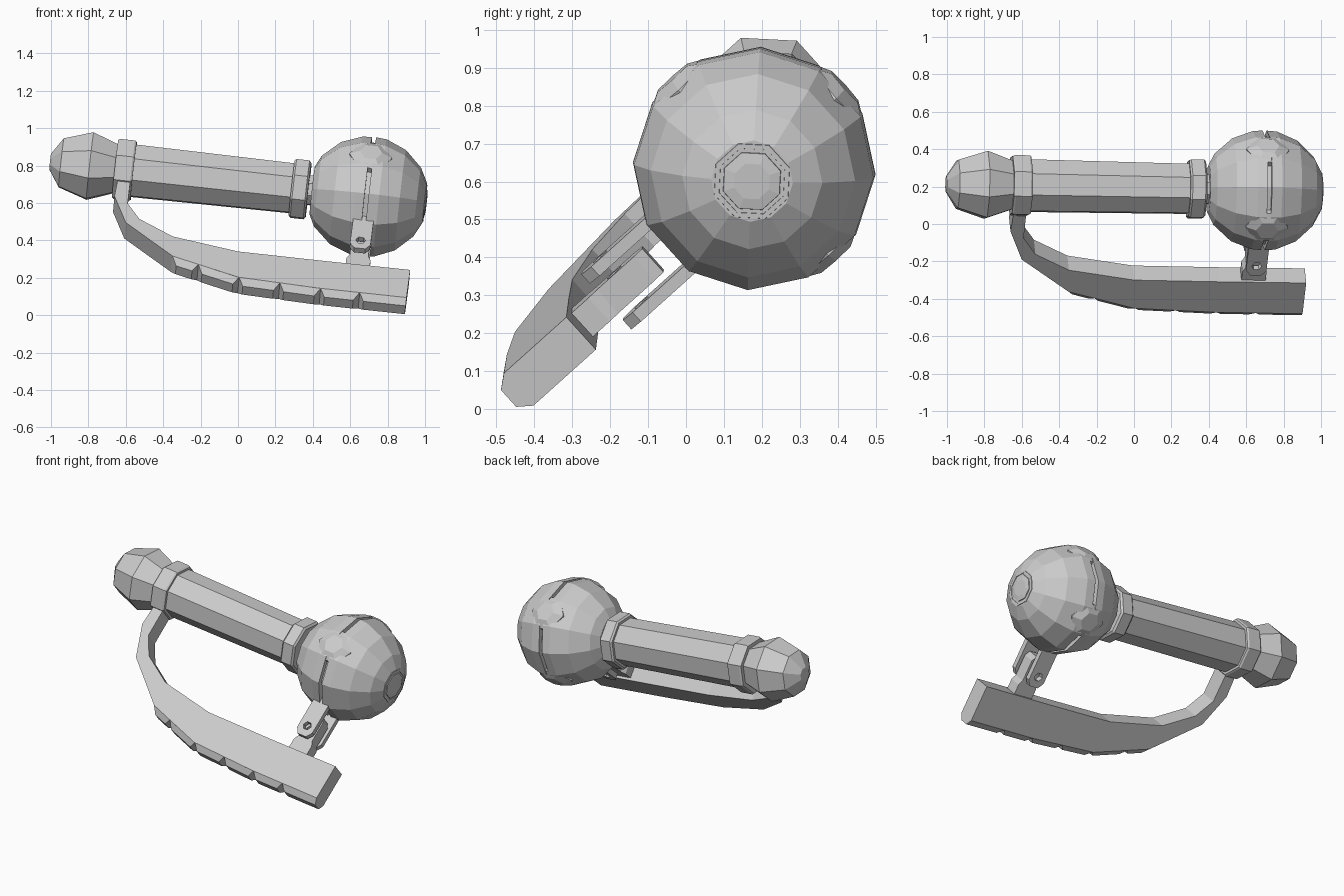
import bpy, bmesh
from math import cos, sin, pi, radians
from mathutils import Vector

if "Cube" in bpy.data.objects:
    bpy.data.objects.remove(bpy.data.objects["Cube"])

# Tilted working frame: D along the handle, U towards the guard, W across the guard
O = Vector((0.69, 0.18, 0.635))
D = Vector((1, -0.02, -0.11)).normalized()
U = Vector((0, -0.74, -0.672))
U = (U - D * U.dot(D)).normalized()
W = U.cross(D)


def P(s, t, w):
    return O + D * s + U * t + W * w


def finish(name, bm):
    bmesh.ops.remove_doubles(bm, verts=bm.verts, dist=0.0005)
    bmesh.ops.recalc_face_normals(bm, faces=bm.faces)
    me = bpy.data.meshes.new(name)
    bm.to_mesh(me)
    bm.free()
    ob = bpy.data.objects.new(name, me)
    bpy.context.collection.objects.link(ob)
    return ob


def loft(name, rings, caps=True):
    """Skin a list of equally long closed rings."""
    bm = bmesh.new()
    rows = [[bm.verts.new(p) for p in r] for r in rings]
    n = len(rows[0])
    for a, b in zip(rows, rows[1:]):
        for i in range(n):
            j = (i + 1) % n
            bm.faces.new((a[i], a[j], b[j], b[i]))
    if caps:
        bm.faces.new(rows[0])
        bm.faces.new(rows[-1])
    return finish(name, bm)


def lathe(name, profile, n=8):
    """Faceted solid around the handle axis from (s, radius) pairs."""
    ang = [2 * pi * (i + 0.5) / n for i in range(n)]
    return loft(name, [[P(s, r * cos(a), r * sin(a)) for a in ang] for s, r in profile])


def plate(name, outline, w0, w1):
    """Outline in (s, t) extruded across W."""
    return loft(name, [[P(s, t, w) for s, t in outline] for w in (w0, w1)])


# Handle, collars, pommel
lathe("handle", [(-1.30, 0.15), (-0.36, 0.142)])
lathe("rear_collar", [(-1.355, 0.165), (-1.345, 0.172), (-1.265, 0.172), (-1.255, 0.165)])
lathe("front_collar", [(-0.405, 0.158), (-0.395, 0.168), (-0.325, 0.168), (-0.315, 0.155)])
lathe("neck", [(-0.33, 0.085), (-0.26, 0.085)])
lathe("pommel", [(-1.705, 0.045), (-1.645, 0.14), (-1.49, 0.193), (-1.34, 0.135)])

# Ball head with equator groove and recessed end cap
lathe("ball_head", [(-0.295, 0.13), (-0.265, 0.19), (-0.17, 0.275), (-0.06, 0.316), (-0.008, 0.32),
                    (-0.008, 0.29), (0.014, 0.29), (0.014, 0.32), (0.07, 0.316),
                    (0.18, 0.27), (0.27, 0.185), (0.31, 0.108)], 12)
lathe("end_ring", [(0.29, 0.11), (0.313, 0.105), (0.313, 0.092), (0.30, 0.09)])
lathe("end_cap", [(0.29, 0.085), (0.315, 0.08), (0.32, 0.05)])

# Hexagonal panels on the ball
for k in range(1, 4):
    a = k * pi / 2
    n, side = U * cos(a) + W * sin(a), U * -sin(a) + W * cos(a)
    rings = []
    for h, r in ((0.24, 0.115), (0.295, 0.115), (0.322, 0.06)):
        rings.append([O + n * h + (D * cos(b) + side * sin(b)) * r
                      for b in [i * pi / 3 for i in range(6)]])
    loft("ball_panel", rings)

# Curved guard
outer = [(0.282, 0.83), (-0.19, 0.832), (-0.625, 0.815), (-0.988, 0.705),
         (-1.26, 0.48), (-1.338, 0.28), (-1.33, 0.1)]
inner = [(0.282, 0.608), (-0.19, 0.612), (-0.643, 0.612), (-1.0, 0.55),
         (-1.19, 0.44), (-1.263, 0.327), (-1.265, 0.1)]
loft("guard", [[P(*o, -0.058), P(*o, 0.058), P(*i, 0.058), P(*i, -0.058)]
               for o, i in zip(outer, inner)])


# Row of finger grips along the outer edge
def edge_t(s):
    for (s1, t1), (s0, t0) in zip(outer, outer[1:]):
        if s0 <= s <= s1:
            return t0 + (t1 - t0) * (s - s0) / (s1 - s0)
    return outer[0][1]


stops = [-0.988, -0.845, -0.62, -0.40, -0.18, 0.03, 0.282]
for a, b in zip(stops, stops[1:]):
    e = 0.0 if b == stops[-1] else 0.03
    ta, tb = edge_t(a), edge_t(b)
    ta2, tb2 = edge_t(a + 0.025), edge_t(b - e)
    low = [P(a, ta - 0.01, -0.058), P(b, tb - 0.01, -0.058), P(b, tb - 0.01, 0.058), P(a, ta - 0.01, 0.058)]
    mid = [P(a, ta, -0.058), P(b, tb, -0.058), P(b, tb, 0.058), P(a, ta, 0.058)]
    top = [P(a + 0.025, ta2 + 0.036, -0.03), P(b - e, tb2 + 0.036, -0.03),
           P(b - e, tb2 + 0.036, 0.03), P(a + 0.025, ta2 + 0.036, 0.03)]
    loft("finger_grip", [low, mid, top])

# Hinge between ball and guard: two outer plates and a tongue with a pin hole
arm = [(-0.055, 0.22), (0.055, 0.22), (0.055, 0.49), (0.03, 0.525), (-0.03, 0.525), (-0.055, 0.49)]
tongue = [(-0.065, 0.63), (0.065, 0.63), (0.065, 0.55), (0.05, 0.52), (0.05, 0.39),
          (0.03, 0.36), (-0.03, 0.36), (-0.05, 0.39), (-0.05, 0.52), (-0.065, 0.55)]
parts = [plate("hinge_arm", arm, 0.065, 0.098), plate("hinge_arm", arm, -0.098, -0.065),
         plate("hinge_tongue", tongue, -0.042, 0.042)]
hexa = [(0.027 * cos(i * pi / 3), 0.46 + 0.027 * sin(i * pi / 3)) for i in range(6)]
cutter = plate("pin_hole_cutter", hexa, -0.2, 0.2)
cutter.hide_render = True
cutter.hide_set(True)
for ob in parts:
    m = ob.modifiers.new("pin_hole", 'BOOLEAN')
    m.operation, m.solver, m.object = 'DIFFERENCE', 'EXACT', cutter
